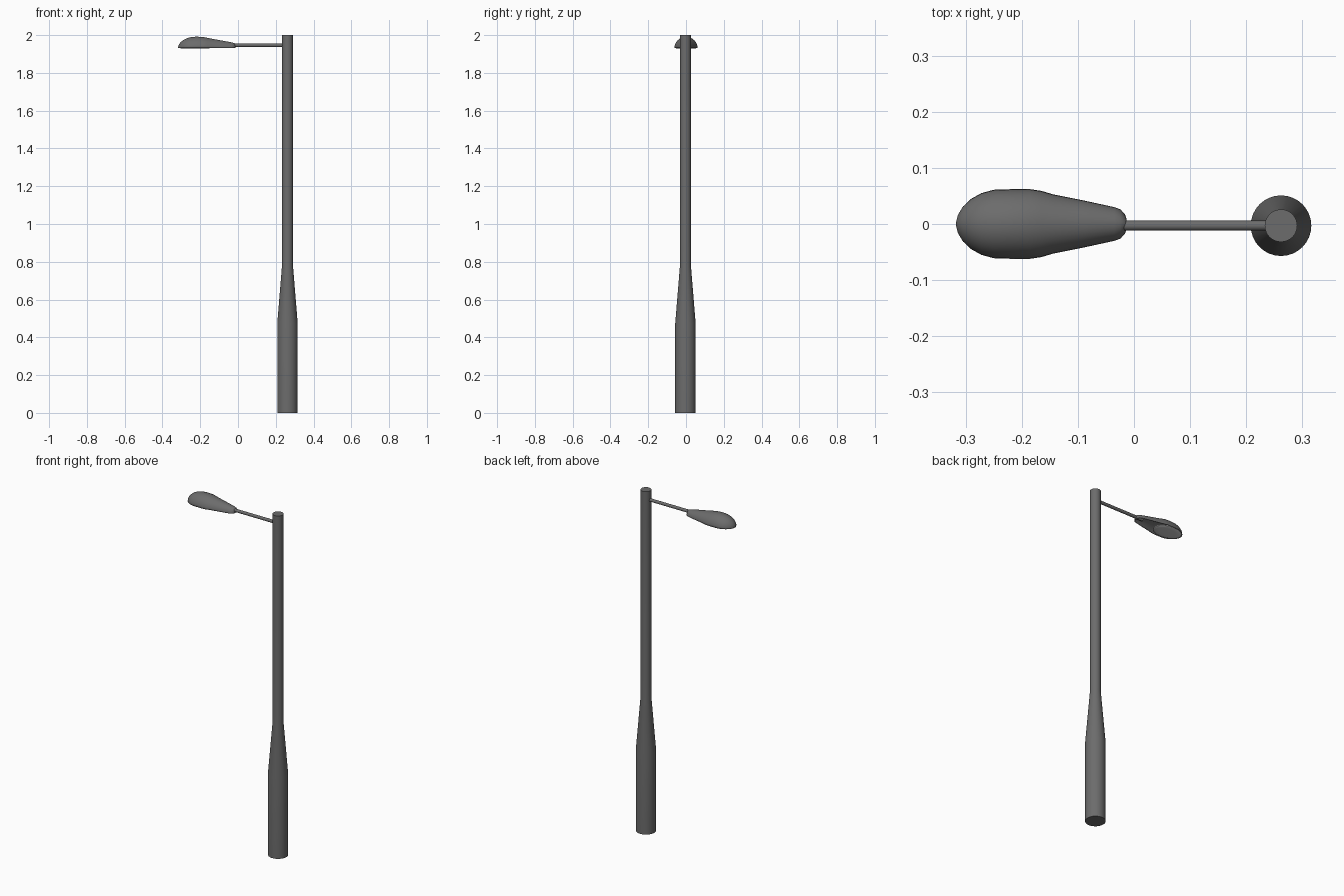
import bpy, bmesh, math

if "Cube" in bpy.data.objects:
    bpy.data.objects.remove(bpy.data.objects["Cube"])

PX, PY = 0.262, -0.003   # pole axis
ZB = 1.932               # rim height of the lamp head


def material(name, v):
    m = bpy.data.materials.new(name)
    m.diffuse_color = (v, v, v, 1)
    m.use_nodes = True
    m.node_tree.nodes["Principled BSDF"].inputs["Base Color"].default_value = m.diffuse_color
    return m


METAL = material("dark_metal", 0.15)
GLASS = material("pale_glass", 0.85)


def finish(name, bm, mat, angle=40):
    bmesh.ops.recalc_face_normals(bm, faces=bm.faces)
    me = bpy.data.meshes.new(name)
    bm.to_mesh(me)
    bm.free()
    me.materials.append(mat)
    ob = bpy.data.objects.new(name, me)
    bpy.context.collection.objects.link(ob)
    bpy.ops.object.select_all(action='DESELECT')
    ob.select_set(True)
    bpy.context.view_layer.objects.active = ob
    bpy.ops.object.shade_smooth_by_angle(angle=math.radians(angle))
    return ob


def loft(bm, rings, closed=True):
    """Skin a row of point rings and cap both ends."""
    rows = [[bm.verts.new(p) for p in r] for r in rings]
    n = len(rows[0])
    for a, b in zip(rows, rows[1:]):
        for i in range(n if closed else n - 1):
            j = (i + 1) % n
            bm.faces.new((a[i], a[j], b[j], b[i]))
    bm.faces.new(rows[0])
    bm.faces.new(rows[-1])


def circle(r, n=32):
    return [(r * math.cos(2 * math.pi * i / n), r * math.sin(2 * math.pi * i / n)) for i in range(n)]


# Pole: wide base, cone, slim shaft
bm = bmesh.new()
loft(bm, [[(PX + x, PY + y, z) for x, y in circle(r)]
          for r, z in ((0.054, 0), (0.054, 0.475), (0.029, 0.78), (0.029, 2.0))])
finish("pole", bm, METAL)

# Arm: thin tube reaching into the lamp head
bm = bmesh.new()
loft(bm, [[(x, PY + a, 1.946 + b) for a, b in circle(0.009, 20)] for x in (-0.06, PX - 0.01)])
finish("arm", bm, METAL)

# Lamp hood: dome sections (x, half width, height) along the head
sections = [(-0.317, 0.004, 0.006), (-0.314, 0.016, 0.016), (-0.305, 0.031, 0.029),
            (-0.290, 0.045, 0.042), (-0.272, 0.055, 0.051), (-0.250, 0.061, 0.057),
            (-0.220, 0.062, 0.060), (-0.185, 0.062, 0.058), (-0.165, 0.059, 0.054),
            (-0.145, 0.053, 0.050), (-0.090, 0.042, 0.040), (-0.035, 0.030, 0.030),
            (-0.024, 0.026, 0.027), (-0.016, 0.017, 0.023), (-0.013, 0.008, 0.019)]
bm = bmesh.new()
loft(bm, [[(x, w * math.cos(math.pi * i / 16), ZB + h * math.sin(math.pi * i / 16) ** 1.1)
           for i in range(17)] for x, w, h in sections], closed=False)
hood = finish("lamp_hood", bm, METAL, 60)
shell = hood.modifiers.new("shell", 'SOLIDIFY')
shell.thickness = 0.003
shell.offset = -1

# Lens: shallow bowl under the wide end of the hood
bm = bmesh.new()
loft(bm, [[(-0.228 + 0.084 * s * x, 0.057 * s * y, z) for x, y in circle(1)]
          for s, z in ((1, ZB + 0.006), (1, ZB + 0.001), (0.9, ZB - 0.002), (0.6, ZB - 0.003))])
finish("lens", bm, GLASS)
